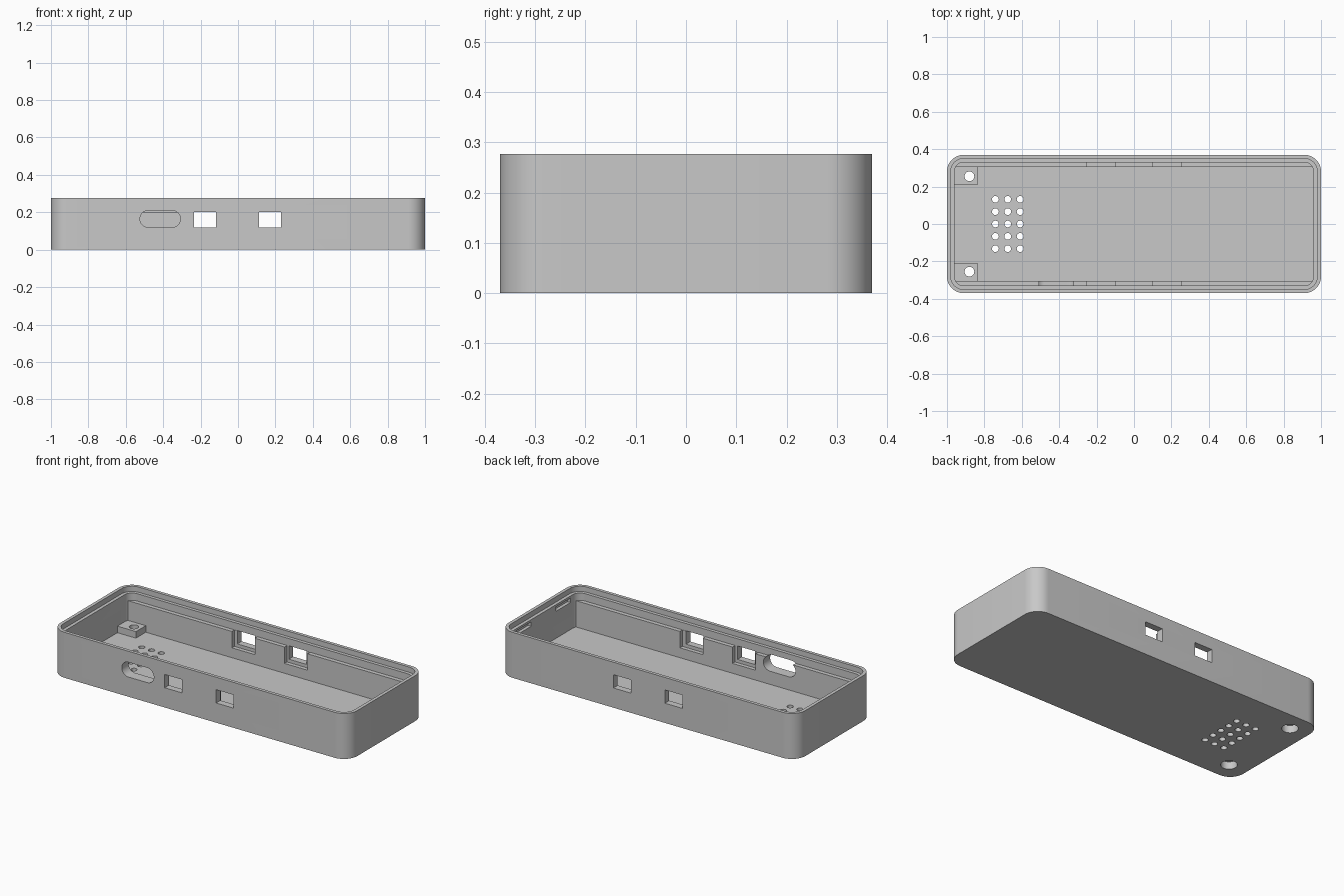
import bpy, bmesh
from math import pi, sin, cos
from mathutils import Matrix

default = bpy.data.objects.get("Cube")
if default:
    bpy.data.objects.remove(default, do_unlink=True)

grey = bpy.data.materials.new("light grey plastic")
grey.use_nodes = True
colour = (0.58, 0.58, 0.58, 1)
grey.diffuse_color = colour
grey.node_tree.nodes["Principled BSDF"].inputs["Base Color"].default_value = colour


def prism(name, hx, hy, r, z0, z1, seg=12, matrix=None):
    """Rounded rectangle, extruded from z0 to z1."""
    bm = bmesh.new()
    verts = []
    corners = [(1, 1), (-1, 1), (-1, -1), (1, -1)]
    for q, (sx, sy) in enumerate(corners):
        for i in range(seg + 1):
            a = (q + i / seg) * pi / 2
            verts.append(bm.verts.new((sx * (hx - r) + r * cos(a),
                                       sy * (hy - r) + r * sin(a), z0)))
    bmesh.ops.remove_doubles(bm, verts=bm.verts, dist=1e-5)
    face = bm.faces.new([v for v in verts if v.is_valid])
    top = bmesh.ops.extrude_face_region(bm, geom=[face])["geom"]
    moved = [v for v in top if isinstance(v, bmesh.types.BMVert)]
    bmesh.ops.translate(bm, vec=(0, 0, z1 - z0), verts=moved)
    if matrix:
        bm.transform(matrix)
    bmesh.ops.recalc_face_normals(bm, faces=bm.faces)
    return finish(name, bm)


def box(name, x, y, z):
    """Box from three (low, high) ranges."""
    bm = bmesh.new()
    bmesh.ops.create_cube(bm, size=1)
    for v in bm.verts:
        v.co = [r[0] if c < 0 else r[1] for c, r in zip(v.co, (x, y, z))]
    return finish(name, bm)


def cylinder(name, x, y, r, z0, z1, seg=32):
    bm = bmesh.new()
    bmesh.ops.create_cone(bm, cap_ends=True, segments=seg, radius1=r, radius2=r,
                          depth=z1 - z0,
                          matrix=Matrix.Translation((x, y, (z0 + z1) / 2)))
    return finish(name, bm)


def finish(name, bm):
    mesh = bpy.data.meshes.new(name)
    bm.to_mesh(mesh)
    bm.free()
    mesh.materials.append(grey)
    ob = bpy.data.objects.new(name, mesh)
    bpy.context.collection.objects.link(ob)
    return ob


def combine(tool, operation="DIFFERENCE"):
    """Apply a boolean to the case and discard the tool."""
    tool.hide_render = True
    mod = case.modifiers.new(tool.name, "BOOLEAN")
    mod.operation = operation
    mod.solver = "EXACT"
    mod.object = tool
    bpy.context.view_layer.objects.active = case
    bpy.ops.object.modifier_apply(modifier=mod.name)
    bpy.data.objects.remove(tool, do_unlink=True)


# Outer shell, stepped lip and cavity
case = prism("case_tray", 1.0, 0.37, 0.09, 0, 0.277)
combine(prism("cavity", 0.96, 0.33, 0.05, 0.04, 0.4))
combine(prism("lip_recess", 0.98, 0.35, 0.07, 0.245, 0.4))

# Long shelves and corner screw posts
for s in (-1, 1):
    side = lambda a, b: tuple(sorted((s * a, s * b)))
    combine(box("shelf", (-0.97, 0.97), side(0.305, 0.345), (0.02, 0.2)), "UNION")
    combine(box("screw_post", (-0.975, -0.835), side(0.21, 0.335), (0.025, 0.08)), "UNION")

    # Screw holes with wide counterbores underneath
    combine(cylinder("screw_hole", -0.88, s * 0.255, 0.026, -0.1, 0.2))
    combine(cylinder("counterbore", -0.88, s * 0.255, 0.045, -0.1, 0.045))

    # Pockets in the shelves behind the windows
    for x0, x1 in ((-0.255, -0.1), (0.1, 0.255)):
        combine(box("pocket", (x0, x1), side(0.28, 0.329), (0.1, 0.23)))

    # Latch recesses in the left end wall
    combine(box("latch_recess", (0.9, 0.98), side(0.12, 0.26), (0.205, 0.232)))

# Windows through both long walls
for x0, x1 in ((-0.235, -0.117), (0.112, 0.23)):
    combine(box("window", (x0, x1), (-0.5, 0.5), (0.12, 0.201)))

# Rounded slot through the front wall
place = Matrix.Translation((-0.416, 0, 0.165)) @ Matrix.Rotation(pi / 2, 4, "X")
combine(prism("cable_slot", 0.108, 0.045, 0.0449, 0.25, 0.5, matrix=place))

# Grid of vent holes in the floor
for i in range(3):
    for j in range(-2, 3):
        combine(cylinder("vent", -0.741 + i * 0.066, j * 0.066, 0.018, -0.1, 0.1, 20))

# Smooth curved walls, sharp edges
bpy.ops.object.select_all(action="DESELECT")
case.select_set(True)
bpy.context.view_layer.objects.active = case
bpy.ops.object.shade_smooth_by_angle(angle=pi / 6)
